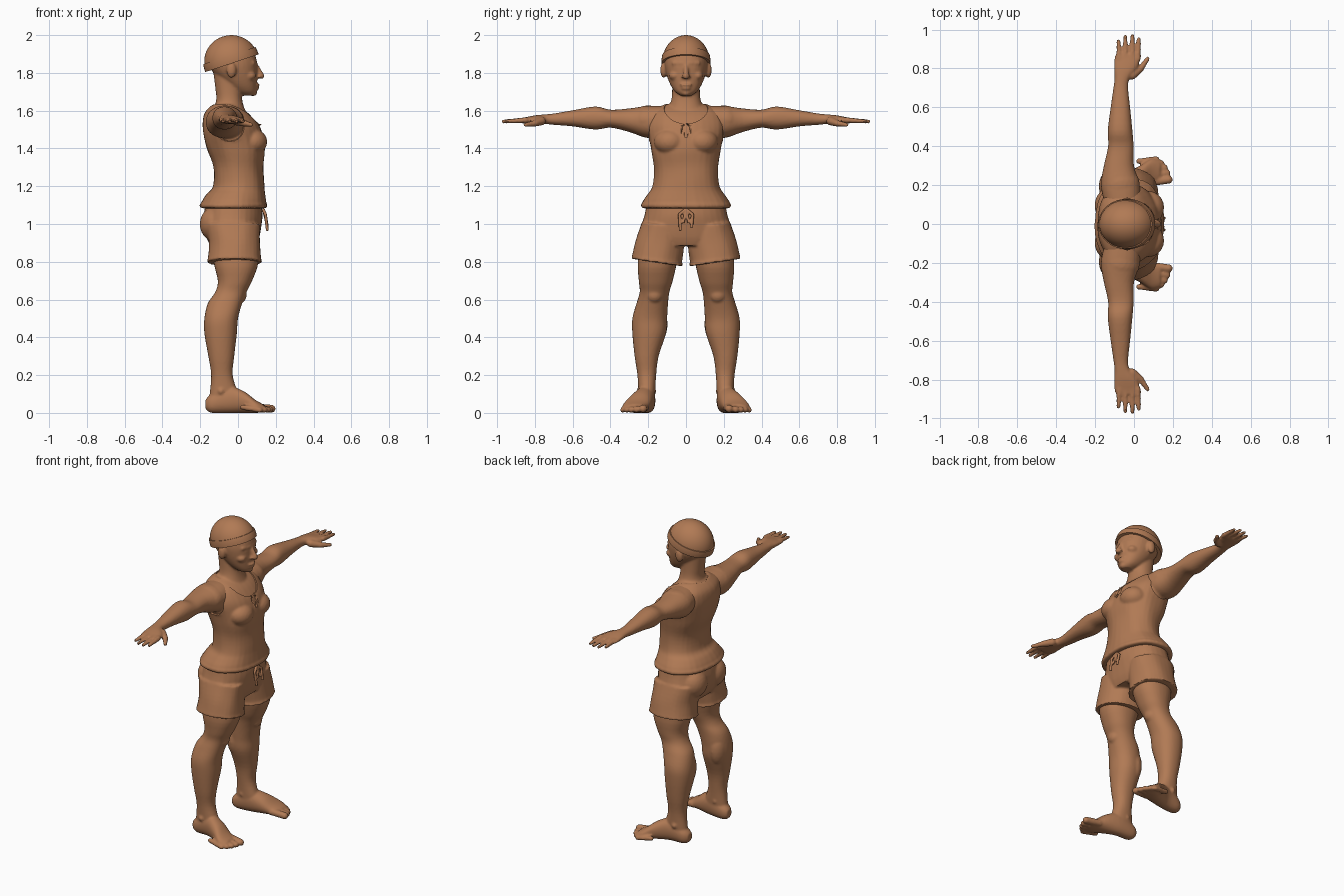
import bpy, bmesh, math
from mathutils import Matrix, Vector

if "Cube" in bpy.data.objects:
    bpy.data.objects.remove(bpy.data.objects["Cube"])

clay = bpy.data.materials.new("clay brown")
clay.use_nodes = True
clay.diffuse_color = (0.44, 0.195, 0.09, 1)
clay.node_tree.nodes["Principled BSDF"].inputs["Base Color"].default_value = (0.44, 0.195, 0.09, 1)


def smooth_steps(rows, steps=4):
    """Catmull-Rom interpolation between the stations."""
    out = []
    for i in range(len(rows) - 1):
        quad = [rows[max(0, min(len(rows) - 1, i + k))] for k in (-1, 0, 1, 2)]
        for s in range(steps):
            t = s / steps
            out.append([b + t / 2 * (c - a + t * (2*a - 5*b + 4*c - d + t * (3*(b - c) + d - a)))
                        for a, b, c, d in zip(*quad)])
    return out + [rows[-1]]


def loft(bm, axis, rows, side=1, inset=0, tilt=0, ripple=0, power=2.2, sides=32):
    """Tube through stations: position, then low/high (or half width) on the other two axes."""
    rows = [r if len(r) == 5 else (*r[:3], -r[3], r[3]) for r in rows]
    rings = []
    for t, lo, hi, lo2, hi2 in smooth_steps(rows):
        ring = []
        for k in range(sides):
            a = math.tau * k / sides
            c, s = math.cos(a), math.sin(a)
            wave = 1 + ripple * math.sin(3 * a + 22 * t) * math.sin(5 * a - 9 * t)
            u = (lo + hi) / 2 + ((hi - lo) / 2 - inset) * wave * math.copysign(abs(c) ** (2 / power), c)
            v = (lo2 + hi2) / 2 + ((hi2 - lo2) / 2 - inset) * wave * math.copysign(abs(s) ** (2 / power), s)
            p = {"x": (t, u, v), "y": (u, t, v), "z": (u, v, t)}[axis]
            lift = tilt * (p[1] - 0.16)
            ring.append(bm.verts.new((p[0], p[1] * side, p[2] + lift)))
        rings.append(ring)
    faces = [bm.faces.new(rings[0]), bm.faces.new(rings[-1])]
    for a, b in zip(rings, rings[1:]):
        for k in range(sides):
            n = (k + 1) % sides
            faces.append(bm.faces.new((a[k], a[n], b[n], b[k])))
    bmesh.ops.recalc_face_normals(bm, faces=faces)


def blob(bm, place, radii, side=1, detail=3):
    x, y, z = place
    m = Matrix.Translation((x, y * side, z)) @ Matrix.Diagonal((*radii, 1))
    bmesh.ops.create_icosphere(bm, subdivisions=detail, radius=1, matrix=m)


def limb(bm, start, end, r1, r2, side=1, count=9):
    """Tapered rounded rod, for fingers, toes and ridges."""
    for i in range(count + 1):
        t = i / count
        r = r1 + (r2 - r1) * t
        blob(bm, Vector(start).lerp(Vector(end), t), (r, r, r), side, 2)


def to_object(bm, name):
    mesh = bpy.data.meshes.new(name)
    bm.to_mesh(mesh)
    bm.free()
    obj = bpy.data.objects.new(name, mesh)
    bpy.context.collection.objects.link(obj)
    mesh.materials.append(clay)
    bpy.ops.object.select_all(action="DESELECT")
    obj.select_set(True)
    bpy.context.view_layer.objects.active = obj
    return obj


def shade(degrees):
    bpy.ops.object.shade_smooth_by_angle(angle=math.radians(degrees))


def fuse(bm, name, voxel, rounds):
    """Merge overlapping parts into one soft skin."""
    obj = to_object(bm, name)
    remesh = obj.modifiers.new("fuse", "REMESH")
    remesh.mode, remesh.voxel_size = "VOXEL", voxel
    soften = obj.modifiers.new("soften", "SMOOTH")
    soften.factor, soften.iterations = 0.5, rounds
    for step in ("fuse", "soften"):
        bpy.ops.object.modifier_apply(modifier=step)
    shade(45)
    return obj


def cut_openings(obj, openings, thickness):
    """Remove cloth inside the ellipsoids, even out the rims and give it thickness."""
    def depth(p, hole):
        return sum(((a - c) / r) ** 2 for a, c, r in zip(p, *hole))

    bm = bmesh.new()
    bm.from_mesh(obj.data)
    inside = [v for v in bm.verts if min(depth(v.co, h) for h in openings) < 1]
    bmesh.ops.delete(bm, geom=inside, context="VERTS")
    for v in bm.verts:
        if v.is_boundary:
            hole = min(openings, key=lambda h: depth(v.co, h))
            centre = Vector(hole[0])
            v.co = centre + (v.co - centre) / math.sqrt(depth(v.co, hole))
    bm.to_mesh(obj.data)
    bm.free()
    solid = obj.modifiers.new("cloth", "SOLIDIFY")
    solid.thickness, solid.offset = thickness, -1
    bpy.ops.object.modifier_apply(modifier="cloth")
    shade(45)


TORSO = [(1.09, -.198, .152, .232), (1.12, -.192, .15, .226), (1.16, -.165, .143, .2),
         (1.2, -.13, .138, .178), (1.3, -.13, .135, .168), (1.4, -.165, .142, .188),
         (1.5, -.188, .125, .205), (1.56, -.185, .09, .2), (1.6, -.168, .05, .18),
         (1.635, -.13, .0, .11)]

# Body: torso, neck and head
body = bmesh.new()
loft(body, "z", TORSO, inset=.011)
loft(body, "z", [(1.56, -.15, .06, .12), (1.61, -.13, .035, .095), (1.66, -.115, .022, .077),
                 (1.72, -.12, .02, .073), (1.8, -.13, .02, .075)])
loft(body, "z", [(1.68, .02, .085, .03), (1.7, -.02, .097, .058), (1.74, -.07, .1, .084),
                 (1.8, -.13, .102, .106), (1.86, -.16, .1, .114), (1.92, -.15, .08, .1),
                 (1.97, -.09, .03, .05)])

# Face
limb(body, (.098, 0, 1.84), (.124, 0, 1.783), .01, .017)
blob(body, (.098, 0, 1.737), (.017, .032, .008))
blob(body, (.097, 0, 1.718), (.016, .026, .008))
blob(body, (.08, 0, 1.695), (.022, .025, .018))

LEG = [(.95, -.13, .1, .03, .23), (.8, -.128, .108, .048, .255), (.7, -.107, .075, .07, .25),
       (.64, -.12, .045, .088, .245), (.58, -.16, .022, .095, .262), (.5, -.178, .0, .1, .284),
       (.42, -.178, -.006, .106, .284), (.3, -.157, -.02, .145, .272), (.2, -.142, -.028, .158, .257),
       (.1, -.15, 0, .163, .252), (.05, -.155, 0, .165, .25)]
FOOT = [(-.172, .18, .225, .02, .07), (-.14, .165, .248, 0, .1), (-.05, .163, .262, 0, .14),
        (.03, .178, .3, 0, .115), (.09, .197, .335, 0, .07), (.135, .21, .325, .002, .045)]
ARM = [(.1, -.15, .03, 1.47, 1.625), (.2, -.17, .03, 1.455, 1.625), (.3, -.155, .0, 1.487, 1.612),
       (.4, -.133, -.002, 1.51, 1.605), (.48, -.135, -.008, 1.5, 1.622), (.6, -.12, -.02, 1.517, 1.602),
       (.7, -.106, -.03, 1.525, 1.585), (.75, -.1, -.022, 1.53, 1.58), (.8, -.102, .015, 1.53, 1.575),
       (.86, -.1, .036, 1.532, 1.563), (.875, -.09, .03, 1.537, 1.56)]
TOES = [(.178, .228, .022), (.17, .262, .018), (.158, .29, .017), (.14, .314, .016), (.115, .335, .015)]
FINGERS = [(-.08, .94), (-.045, .963), (-.008, .966), (.025, .95)]

for side in (1, -1):
    # Brow, eye, cheek, nostril and ear
    limb(body, (.093, .015, 1.85), (.078, .065, 1.852), .012, .012, side)
    blob(body, (.08, .04, 1.826), (.017, .018, .01), side)
    blob(body, (.06, .06, 1.785), (.035, .03, .025), side)
    blob(body, (.112, .015, 1.78), (.013, .01, .009), side)
    blob(body, (-.035, .118, 1.815), (.026, .018, .042), side)
    # Arm with shoulder muscle, fingers and thumb
    loft(body, "y", ARM, side)
    blob(body, (-.07, .2, 1.55), (.1, .1, .078), side)
    for x, tip in FINGERS:
        limb(body, (x * .9 - .003, .85, 1.55), (x, tip, 1.543), .016, .0115, side)
    limb(body, (-.01, .765, 1.545), (.035, .8, 1.533), .024, .018, side)
    limb(body, (.035, .8, 1.533), (.07, .85, 1.525), .017, .012, side)
    # Leg with kneecap, ankle and calf
    loft(body, "z", LEG, side)
    blob(body, (.008, .168, .625), (.038, .045, .045), side)
    blob(body, (-.09, .21, .115), (.03, .053, .03), side)
    blob(body, (-.12, .165, .47), (.055, .068, .11), side)
    # Foot and toes
    loft(body, "x", FOOT, side)
    for x, y, r in TOES:
        limb(body, (x - .09, y - .012, .03), (x, y, r), r, r, side)
fuse(body, "body", .007, 3)

# Tank top with chest, rolled hem, neckline, neck slit and arm openings
shirt = bmesh.new()
loft(shirt, "z", TORSO, ripple=.018)
loft(shirt, "z", [(1.083, -.19, .145, .225), (1.09, -.203, .156, .236), (1.105, -.203, .156, .236),
                  (1.112, -.19, .145, .225)], ripple=.018)
openings = [((.03, 0, 1.63), (.165, .118, .112)), ((.13, 0, 1.5), (.05, .013, .045))]
for side in (1, -1):
    blob(shirt, (.075, .085, 1.435), (.08, .085, .07), side)
    openings.append(((-.06, .26 * side, 1.52), (.135, .092, .125)))
cut_openings(fuse(shirt, "tank_top", .0075, 3), openings, .014)

# Shorts
shorts = bmesh.new()
loft(shorts, "z", [(1.11, -.17, .125, .205), (1.05, -.182, .13, .22), (1, -.185, .125, .235),
                   (.93, -.17, .115, .25), (.885, -.145, .1, .22)], ripple=.01)
for side in (1, -1):
    blob(shorts, (-.115, .095, 1.0), (.088, .095, .095), side)
    loft(shorts, "z", [(1, -.17, .115, .02, .235), (.9, -.155, .118, .012, .265),
                       (.82, -.158, .121, .02, .285), (.805, -.163, .126, .016, .289),
                       (.797, -.162, .126, .016, .289)], side, tilt=.15, ripple=.015)
fuse(shorts, "shorts", .0075, 3)

# Drawstring: two hanging ends and a bow
string = bmesh.new()
for side, low in ((1, .985), (-1, .97)):
    limb(string, (.135, .005, 1.075), (.145, .035, 1.05), .009, .009, side)
    limb(string, (.145, .035, 1.05), (.155, .03, low), .009, .009, side)
    limb(string, (.138, .003, 1.06), (.15, .014, 1.01), .008, .008, side)
fuse(string, "drawstring", .005, 1)


# Knitted cap: a tilted slice of an ellipsoid, and its folded band
def cap_slice(name, grow, cuts):
    bm = bmesh.new()
    shape = Matrix.Translation((-.035, 0, 1.86)) @ Matrix.Diagonal((.143 * grow, .124 * grow, .139 * grow, 1))
    bmesh.ops.create_uvsphere(bm, u_segments=64, v_segments=40, radius=1, matrix=shape)
    for height, facing in cuts:
        bmesh.ops.bisect_plane(bm, geom=bm.verts[:] + bm.edges[:] + bm.faces[:],
                               plane_co=(-.035, 0, height),
                               plane_no=Vector((-.33, 0, 1)) * facing, clear_outer=True)
        bmesh.ops.holes_fill(bm, edges=[e for e in bm.edges if e.is_boundary], sides=0)
    to_object(bm, name)
    shade(40)


cap_slice("cap_crown", 1.005, [(1.85, -1)])
cap_slice("cap_band", 1.045, [(1.85, -1), (1.895, 1)])
